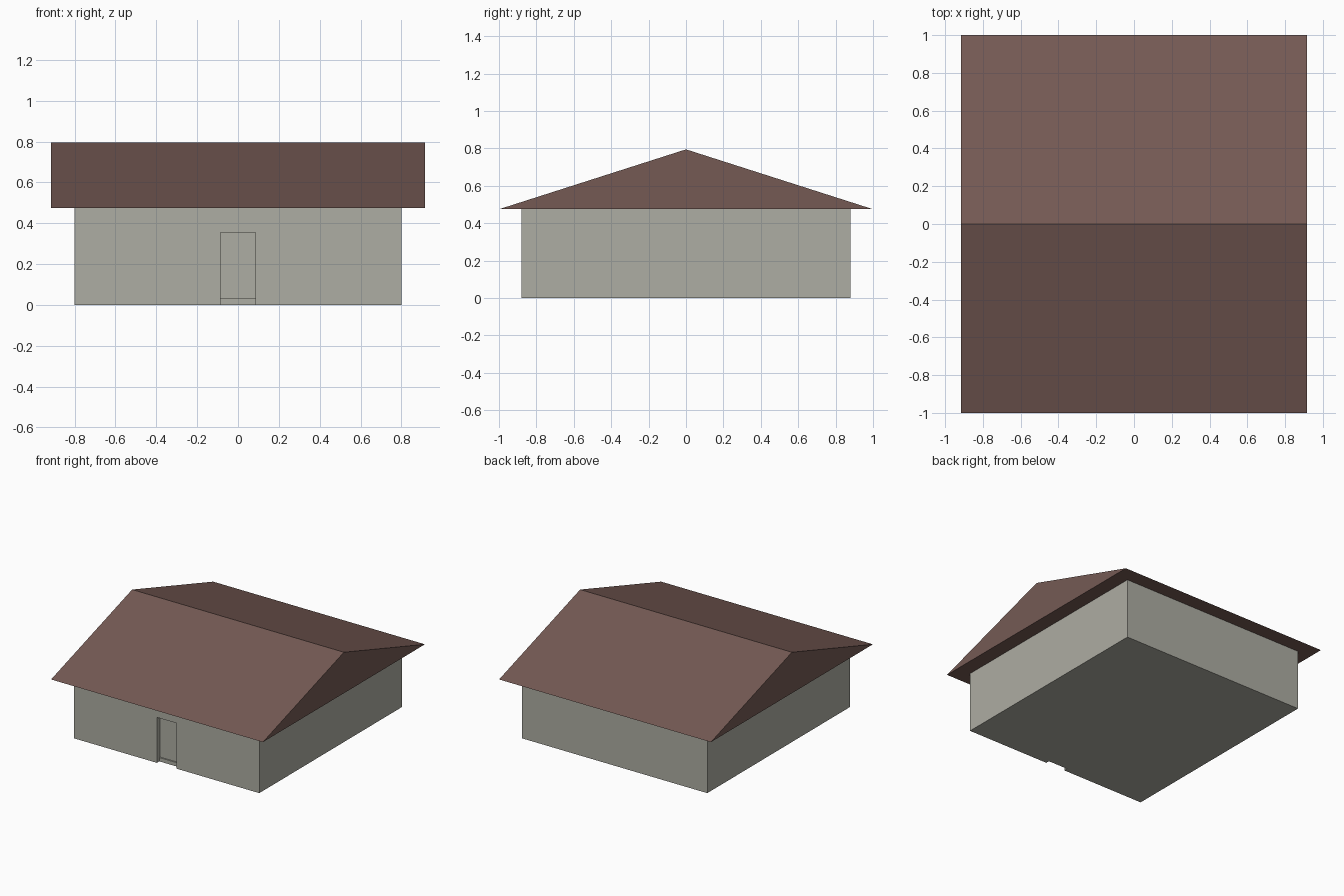
import bpy, bmesh

if "Cube" in bpy.data.objects:
    bpy.data.objects.remove(bpy.data.objects["Cube"])


def srgb(r, g, b):
    def lin(c):
        c /= 255
        return c / 12.92 if c <= 0.04045 else ((c + 0.055) / 1.055) ** 2.4
    return (lin(r), lin(g), lin(b), 1)


def material(name, rgb):
    m = bpy.data.materials.new(name)
    m.diffuse_color = srgb(*rgb)
    m.use_nodes = True
    m.node_tree.nodes["Principled BSDF"].inputs["Base Color"].default_value = m.diffuse_color
    return m


STONE = material("warm grey plaster", (174, 173, 163))
ROOF = material("brown red roof", (117, 90, 84))


def prism(name, profile, axis, lo, hi, mat):
    """Extrude a 2D profile along x (profile = y,z) or y (profile = x,z)."""
    bm = bmesh.new()
    if axis == "x":
        verts = [bm.verts.new((lo, a, b)) for a, b in profile]
        step = (hi - lo, 0, 0)
    else:
        verts = [bm.verts.new((a, lo, b)) for a, b in profile]
        step = (0, hi - lo, 0)
    face = bm.faces.new(verts)
    new = bmesh.ops.extrude_face_region(bm, geom=[face])["geom"]
    bmesh.ops.translate(bm, vec=step,
                        verts=[v for v in new if isinstance(v, bmesh.types.BMVert)])
    bmesh.ops.recalc_face_normals(bm, faces=bm.faces)
    me = bpy.data.meshes.new(name)
    bm.to_mesh(me)
    bm.free()
    me.materials.append(mat)
    ob = bpy.data.objects.new(name, me)
    bpy.context.collection.objects.link(ob)
    return ob


X, Y, EAVES, RIDGE = 0.8, 0.88, 0.475, 0.795
DOOR, HEAD, RECESS = 0.085, 0.355, 0.04

# Front wall slab with the doorway cut out of its outline
prism("front_wall", [(-X, 0), (-DOOR, 0), (-DOOR, HEAD), (DOOR, HEAD),
                     (DOOR, 0), (X, 0), (X, EAVES), (-X, EAVES)],
      "y", -Y, -Y + RECESS, STONE)

# Rest of the house body; its front face is the back of the doorway
prism("house_body", [(-X, 0), (X, 0), (X, EAVES), (-X, EAVES)],
      "y", -Y + RECESS, Y, STONE)

# Low sill at the foot of the door
prism("door_sill", [(-DOOR, 0), (DOOR, 0), (DOOR, 0.03), (-DOOR, 0.03)],
      "y", -Y + RECESS - 0.01, -Y + RECESS, STONE)

# Gabled roof with overhang, ridge along x
prism("gable_roof", [(-1, EAVES), (1, EAVES), (0, RIDGE)],
      "x", -0.915, 0.915, ROOF)
